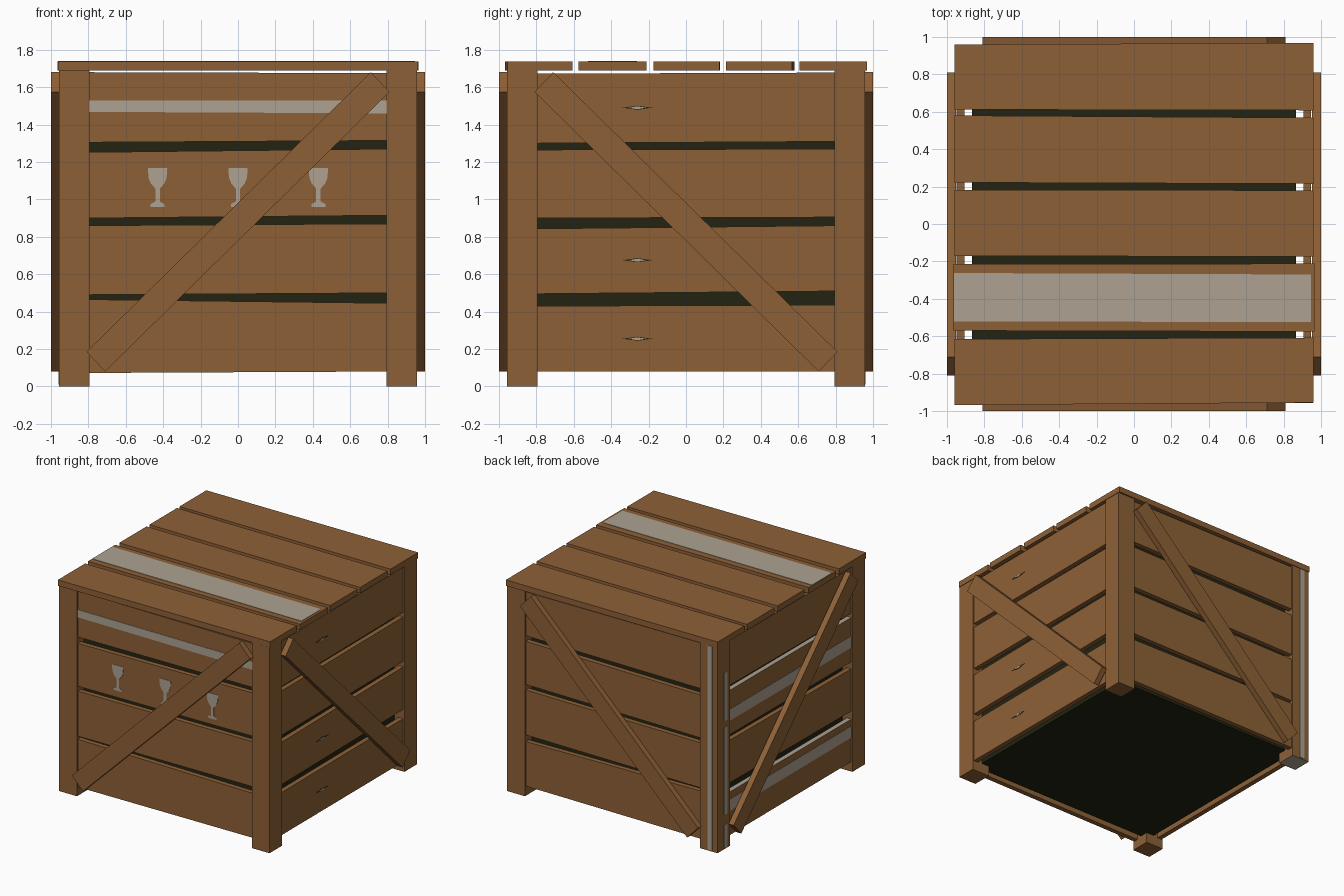
import bpy, bmesh

if "Cube" in bpy.data.objects:
    bpy.data.objects.remove(bpy.data.objects["Cube"])


def material(name, rgb):
    m = bpy.data.materials.new(name)
    m.diffuse_color = (*rgb, 1)
    m.use_nodes = True
    m.node_tree.nodes["Principled BSDF"].inputs["Base Color"].default_value = m.diffuse_color
    return m


WOOD = material("brown wood", (0.270, 0.118, 0.037))
PAINT = material("pale grey paint", (0.420, 0.360, 0.290))
DARK = material("dark interior", (0.0170, 0.0170, 0.006))

# Map (across, up, outward) to world space for each side of the crate
SIDES = {
    "front": lambda u, v, d: (u, -d, v),
    "back": lambda u, v, d: (u, d, v),
    "right": lambda u, v, d: (d, u, v),
    "left": lambda u, v, d: (-d, u, v),
    "top": lambda u, v, d: (u, v, d),
}


def prism(name, side, outline, d0, d1, mat, painted=None):
    """Extrude an outline outwards on one side; faces whose normal passes 'painted' turn grey."""
    f = SIDES[side]
    bm = bmesh.new()
    a = [bm.verts.new(f(u, v, d0)) for u, v in outline]
    b = [bm.verts.new(f(u, v, d1)) for u, v in outline]
    n = len(a)
    bm.faces.new(a)
    bm.faces.new(b)
    for i in range(n):
        j = (i + 1) % n
        bm.faces.new((a[i], a[j], b[j], b[i]))
    bmesh.ops.recalc_face_normals(bm, faces=bm.faces)
    bm.normal_update()
    if painted:
        for face in bm.faces:
            if painted(face.normal):
                face.material_index = 1
    me = bpy.data.meshes.new(name)
    bm.to_mesh(me)
    bm.free()
    me.materials.append(mat)
    me.materials.append(PAINT)
    ob = bpy.data.objects.new(name, me)
    bpy.context.collection.objects.link(ob)
    return ob


def rect(u0, u1, v0, v1):
    return [(u0, v0), (u1, v0), (u1, v1), (u0, v1)]


# Dark inner box
prism("inner_box", "top", rect(-0.865, 0.865, -0.865, 0.865), 0.085, 1.66, DARK)

# Corner posts; the back left one has a painted foot
for sx in (-1, 1):
    for sy in (-1, 1):
        xs = sorted((sx * 0.795, sx * 0.956))
        ys = sorted((sy * 0.795, sy * 0.956))
        foot = (lambda n: n.z < -0.5) if (sx, sy) == (-1, 1) else None
        prism("corner_post", "top", rect(*xs, *ys), 0.0, 1.69, WOOD, foot)

# Side planks: bottom left, bottom right, top right, top left heights
FRONT = [(0.072, 0.080, 0.445, 0.465), (0.490, 0.500, 0.870, 0.860),
         (0.900, 0.915, 1.270, 1.252), (1.305, 1.315, 1.675, 1.680)]
RIGHT = [(0.080, 0.080, 0.435, 0.430), (0.495, 0.510, 0.860, 0.843),
         (0.900, 0.905, 1.270, 1.265), (1.300, 1.310, 1.678, 1.672)]
for side, rows in (("front", FRONT), ("back", FRONT), ("right", RIGHT), ("left", RIGHT)):
    for i, (bl, br, tr, tl) in enumerate(rows):
        edge = (lambda n: n.z > 0.5) if side == "left" and i in (0, 2) else None
        prism(side + "_plank", side, [(-0.82, bl), (0.82, br), (0.82, tr), (-0.82, tl)],
              0.905, 0.945, WOOD, edge)

# Diagonal braces
RISING = [(-0.71, 0.08), (0.81, 1.575), (0.71, 1.68), (-0.81, 0.185)]
FALLING = [(-u, v) for u, v in RISING]
for side, shape in (("front", RISING), ("back", RISING), ("right", FALLING), ("left", FALLING)):
    prism(side + "_brace", side, shape, 0.953, 1.0, WOOD)

# Lid planks, each slightly skewed
LID = [(-0.968, -0.955, -0.608, -0.615), (-0.570, -0.575, -0.212, -0.215),
       (-0.170, -0.175, 0.180, 0.182), (0.222, 0.215, 0.568, 0.580),
       (0.612, 0.608, 0.968, 0.960)]
for i, (bl, br, tr, tl) in enumerate(LID):
    x = 0.96 + (0.005 if i == 1 else 0)
    prism("lid_plank", "top", [(-x, bl), (x, br), (x, tr), (-x, tl)], 1.69, 1.738, WOOD)

# Painted bands on the lid, front and left planks
prism("lid_band", "top", [(-0.962, -0.52), (0.945, -0.525), (0.945, -0.27), (-0.962, -0.262)],
      1.737, 1.741, PAINT)
prism("front_band", "front", [(-0.793, 1.468), (0.793, 1.46), (0.793, 1.528), (-0.793, 1.53)],
      0.944, 0.948, PAINT)
for z in (0.28, 1.02):
    prism("left_band", "left", rect(-0.793, 0.793, z, z + 0.095), 0.944, 0.948, PAINT)

# Painted strips on the back left post
prism("post_strip_back", "back", rect(-0.91, -0.865, 0.01, 1.685), 0.955, 0.959, PAINT)
for z0, z1 in ((0.01, 0.2), (0.28, 1.0), (1.05, 1.45)):
    prism("post_strip_left", "left", rect(0.83, 0.87, z0, z1), 0.955, 0.959, PAINT)

# Painted drinking-glass symbols on the front
HALF = [(0.038, 0.960), (0.038, 0.975), (0.012, 0.988), (0.012, 1.058),
        (0.036, 1.085), (0.048, 1.115), (0.052, 1.168)]
for cx in (-0.43, 0.0, 0.43):
    outline = [(cx + u, v) for u, v in HALF] + [(cx - u, v) for u, v in reversed(HALF)]
    prism("glass_symbol", "front", outline, 0.944, 0.948, PAINT)

# Dark knots with pale centres on the right side
for z in (0.255, 0.675, 1.49):
    for name, w, h, d, m in (("knot", 0.08, 0.011, 0.947, DARK), ("knot_centre", 0.045, 0.008, 0.949, PAINT)):
        prism(name, "right", [(-0.26 - w, z), (-0.26, z - h), (-0.26 + w, z), (-0.26, z + h)],
              0.944, d, m)
